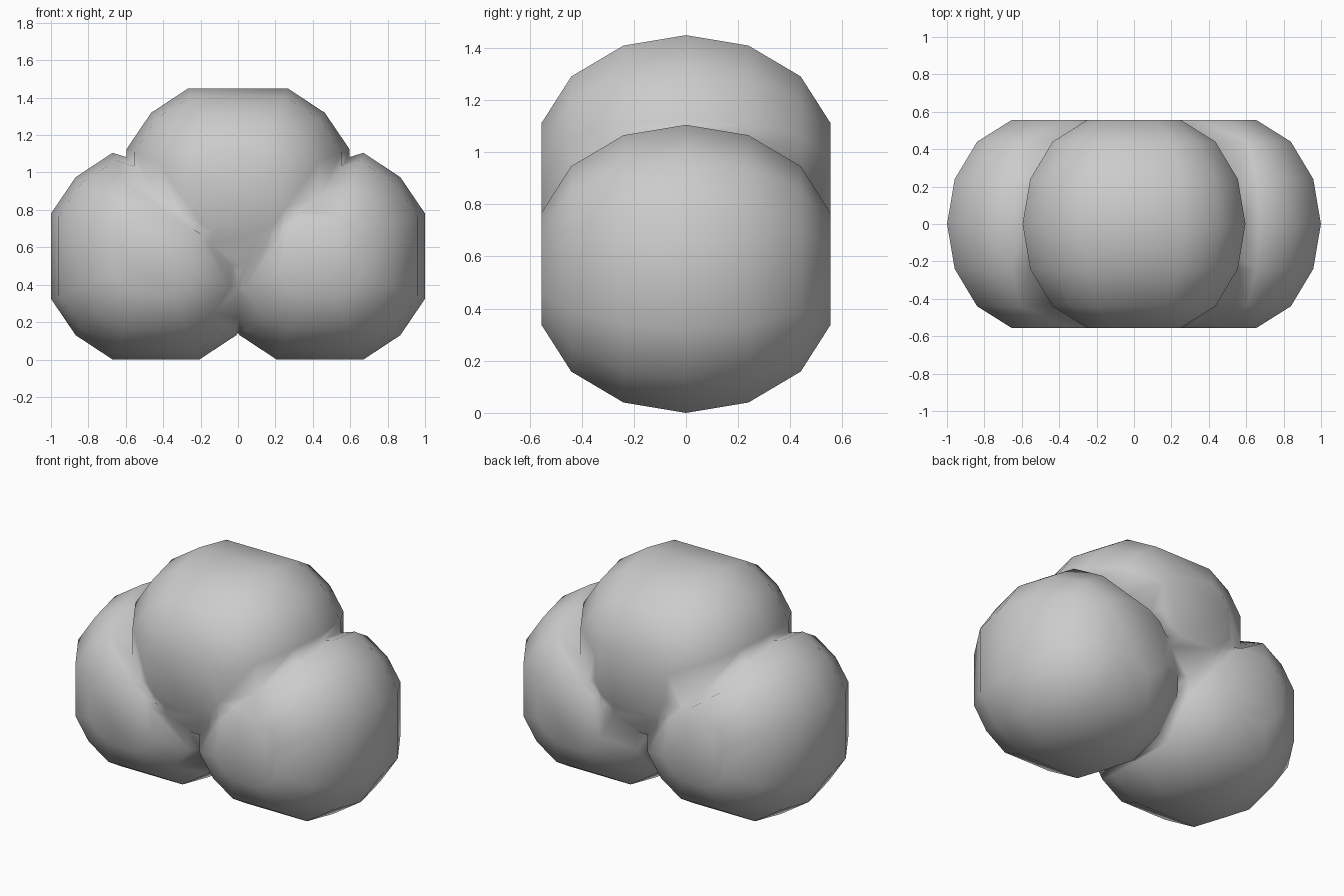
import bpy, bmesh
from math import radians, cos, sin

if "Cube" in bpy.data.objects:
    bpy.data.objects.remove(bpy.data.objects["Cube"])

# rings of one chunky ball along y: (y, radius)
RINGS = [(-0.555, 0.235), (-0.44, 0.433), (-0.24, 0.563), (0, 0.607),
         (0.24, 0.563), (0.44, 0.433), (0.555, 0.235)]
ANGLES = [radians(q + a) for q in (0, 90, 180, 270) for a in (22.5, 45, 67.5)]


def ball(name, cx, cz, widen=0.0):
    bm = bmesh.new()
    rows = []
    for y, r in RINGS:
        row = []
        for a in ANGLES:
            x, z = r * cos(a), r * sin(a) * 0.985
            x += widen if x > 0 else -widen
            # lower balls sag where they tuck under the upper one
            if x * cx < 0 and z > 0.3:
                z -= 0.14
            row.append(bm.verts.new((cx + x, y, cz + z)))
        rows.append(row)
    n = len(ANGLES)
    for lo, hi in zip(rows, rows[1:]):
        for i in range(n):
            j = (i + 1) % n
            bm.faces.new((lo[i], lo[j], hi[j], hi[i]))
    bm.faces.new(rows[0])
    bm.faces.new(rows[-1])
    bmesh.ops.recalc_face_normals(bm, faces=bm.faces)
    for f in bm.faces:
        f.smooth = True
    me = bpy.data.meshes.new(name)
    bm.to_mesh(me)
    bm.free()
    ob = bpy.data.objects.new(name, me)
    bpy.context.collection.objects.link(ob)
    return ob


# three lobes merged into one cluster
cluster = ball("lobe_cluster", 0, 0.897, 0.035)
bpy.context.view_layer.objects.active = cluster
for side, label in ((-1, "left"), (1, "right")):
    lobe = ball(label + "_lobe", side * 0.4385, 0.553)
    mod = cluster.modifiers.new(label + "_union", 'BOOLEAN')
    mod.operation = 'UNION'
    mod.solver = 'EXACT'
    mod.object = lobe
    bpy.ops.object.modifier_apply(modifier=mod.name)
    bpy.data.objects.remove(lobe)

# rest on the ground and keep soft shading across the seams
low = min(v.co.z for v in cluster.data.vertices)
for v in cluster.data.vertices:
    v.co.z -= low
for p in cluster.data.polygons:
    p.use_smooth = True
